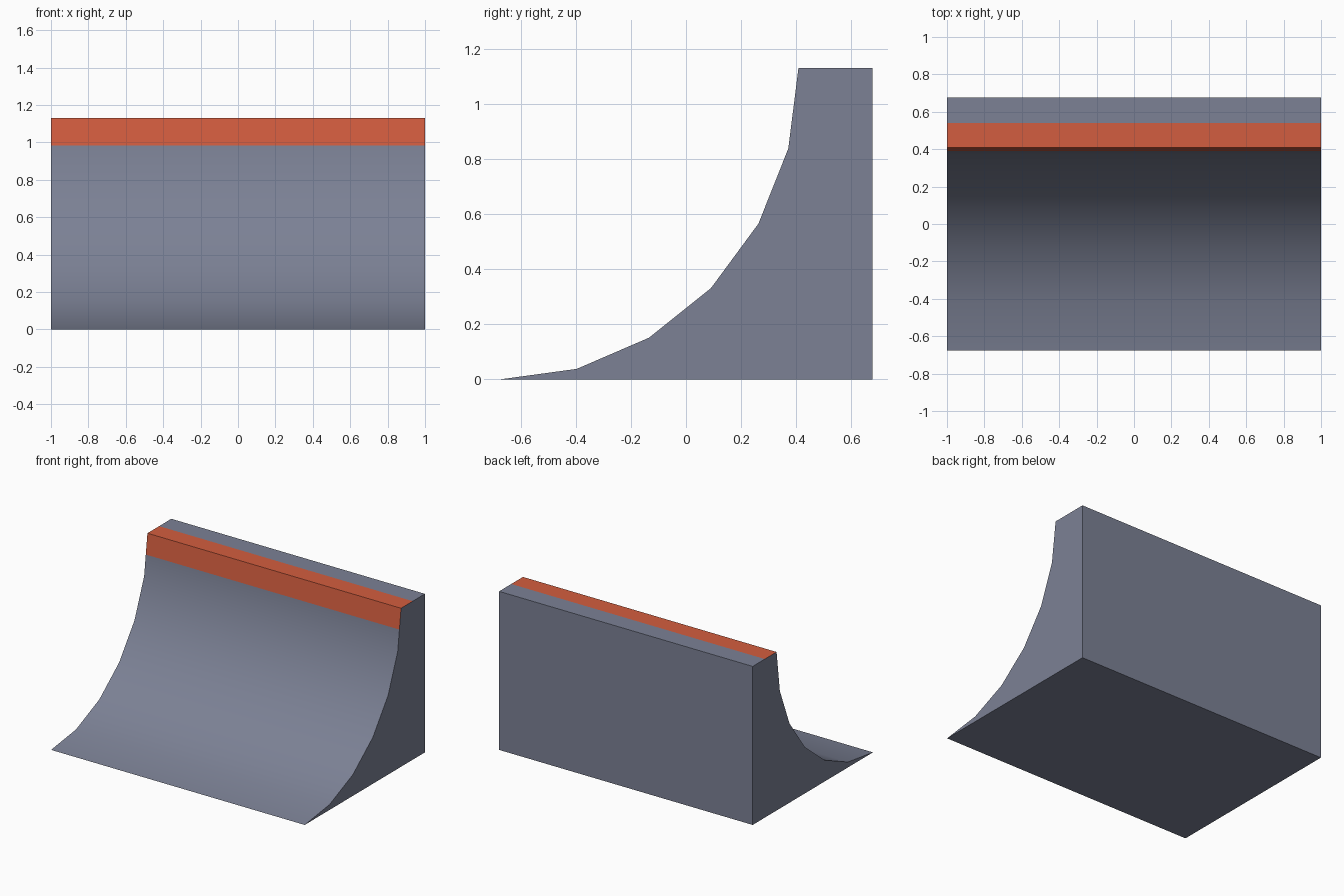
import bpy, bmesh, math

if "Cube" in bpy.data.objects:
    bpy.data.objects.remove(bpy.data.objects["Cube"])

def material(name, rgb):
    m = bpy.data.materials.new(name)
    m.diffuse_color = (*rgb, 1.0)
    m.use_nodes = True
    m.node_tree.nodes["Principled BSDF"].inputs["Base Color"].default_value = m.diffuse_color
    return m

HALF_X, HALF_Y, HEIGHT = 1.0, 0.677, 1.13
LIP_Y = 0.408            # front edge of the top deck
SEGMENTS = 6
STRIPE_Z, STRIPE_Y = 0.985, 0.54   # where the painted lip ends

# Side profile: quarter-ellipse curve, then deck and back
profile = []
for i in range(SEGMENTS + 1):
    a = math.radians(90) * i / SEGMENTS
    profile.append((-HALF_Y + (LIP_Y + HALF_Y) * math.sin(a),
                    HEIGHT * (1 - math.cos(a))))
# Cut the last curve segment at the stripe height
(y0, z0), (y1, z1) = profile[-2:]
t = (STRIPE_Z - z0) / (z1 - z0)
profile.insert(-1, (y0 + (y1 - y0) * t, STRIPE_Z))
profile += [(STRIPE_Y, HEIGHT), (HALF_Y, HEIGHT), (HALF_Y, 0.0)]

# Extrude the profile across the width
bm = bmesh.new()
cap = bm.faces.new([bm.verts.new((-HALF_X, y, z)) for y, z in profile])
ext = bmesh.ops.extrude_face_region(bm, geom=[cap], use_keep_orig=True)
bmesh.ops.translate(bm, vec=(2 * HALF_X, 0, 0),
                    verts=[v for v in ext["geom"] if isinstance(v, bmesh.types.BMVert)])
bmesh.ops.recalc_face_normals(bm, faces=bm.faces)

# Painted lip: strips near the top front edge
for f in bm.faces:
    c = f.calc_center_median()
    if abs(f.normal.x) < 0.5 and c.z > STRIPE_Z and c.y < STRIPE_Y:
        f.material_index = 1

mesh = bpy.data.meshes.new("quarter_pipe_ramp")
bm.to_mesh(mesh)
bm.free()
mesh.materials.append(material("slate_grey", (0.20, 0.22, 0.30)))
mesh.materials.append(material("orange_red", (0.65, 0.11, 0.05)))
ramp = bpy.data.objects.new("quarter_pipe_ramp", mesh)
bpy.context.collection.objects.link(ramp)

# Smooth curve, sharp corners
bpy.context.view_layer.objects.active = ramp
ramp.select_set(True)
bpy.ops.object.shade_smooth_by_angle(angle=math.radians(30))
